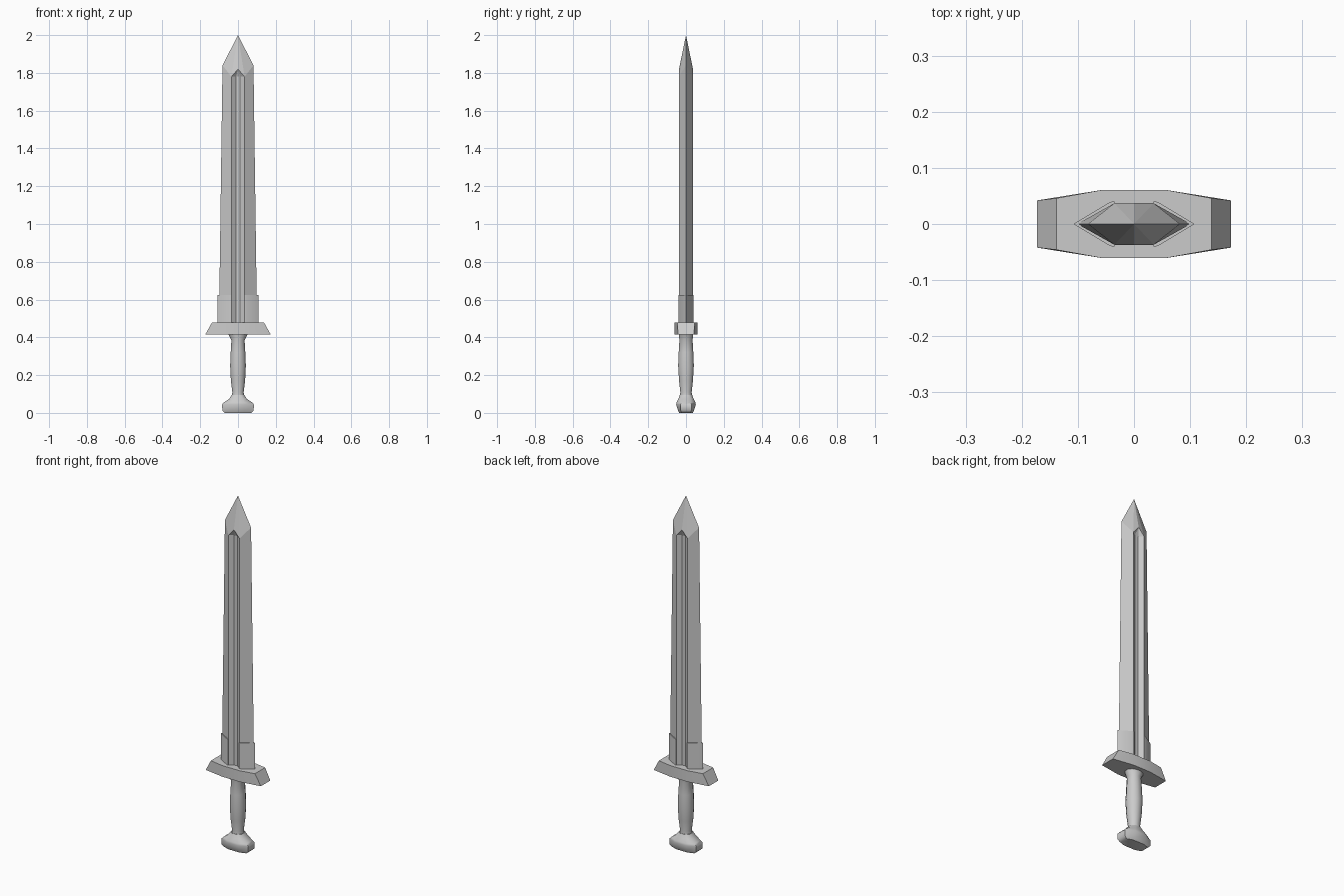
import bpy, bmesh, math

if "Cube" in bpy.data.objects:
    bpy.data.objects.remove(bpy.data.objects["Cube"])


def finish(name, bm, smooth=None):
    bmesh.ops.recalc_face_normals(bm, faces=bm.faces)
    me = bpy.data.meshes.new(name)
    bm.to_mesh(me)
    bm.free()
    ob = bpy.data.objects.new(name, me)
    bpy.context.collection.objects.link(ob)
    if smooth:
        bpy.ops.object.select_all(action='DESELECT')
        ob.select_set(True)
        bpy.context.view_layer.objects.active = ob
        bpy.ops.object.shade_smooth_by_angle(angle=math.radians(smooth))
    return ob


def loft(name, rings, smooth=None):
    bm = bmesh.new()
    vs = [[bm.verts.new(p) for p in ring] for ring in rings]
    n = len(vs[0])
    for a, b in zip(vs, vs[1:]):
        for i in range(n):
            j = (i + 1) % n
            bm.faces.new((a[i], a[j], b[j], b[i]))
    bm.faces.new(vs[0][::-1])
    bm.faces.new(vs[-1])
    return finish(name, bm, smooth)


def octagon(z, hx, end_y, flat_x, hy):
    pts = [(hx, -end_y), (hx, end_y), (flat_x, hy), (-flat_x, hy)]
    return [(x, y, z) for x, y in pts + [(-x, -y) for x, y in pts]]


def ellipse(z, rx, ry, n=12):
    return [(rx * math.cos(math.tau * (i + .5) / n),
             ry * math.sin(math.tau * (i + .5) / n), z) for i in range(n)]


# Blade: fullered cross-section, built as four mirrored quarters
bm = bmesh.new()
Z0 = 0.45
for sx in (1, -1):
    for sy in (1, -1):
        def v(x, y, z):
            return bm.verts.new((sx * x, sy * y, z))
        e0, s0, g0, c0 = v(.101, 0, Z0), v(.035, .037, Z0), v(.011, .02, Z0), v(0, .02, Z0)
        e1, s1, g1, c1 = v(.082, 0, 1.84), v(.035, .037, 1.78), v(.011, .02, 1.78), v(0, .02, 1.78)
        ridge, tip, core = v(0, .037, 1.82), v(0, 0, 2.0), v(0, 0, Z0)
        for f in ((e0, s0, s1, e1), (s0, g0, g1, s1), (g0, c0, c1, g1),
                  (s1, g1, ridge), (g1, c1, ridge),
                  (e1, s1, tip), (s1, ridge, tip), (e0, s0, g0, c0, core)):
            bm.faces.new(f)
bmesh.ops.remove_doubles(bm, verts=bm.verts, dist=1e-5)
finish("blade", bm)

# Collar: a V-shaped sleeve around each cutting edge
for side, s in (("left", -1), ("right", 1)):
    section = [(.035, -.040), (.042, -.0395), (.108, 0), (.042, .0395), (.035, .040),
               (.035, .034), (.096, 0), (.035, -.034)]
    loft("collar_" + side, [[(s * x, y, z) for x, y in section] for z in (.46, .625)], 30)

# Cross guard with ends sloping inwards towards the blade
loft("guard", [octagon(.415, .173, .042, .055, .061),
               octagon(.478, .138, .046, .055, .061)], 40)

# Grip
grip = [(.06, .04, .035), (.09, .033, .033), (.11, .031, .031), (.17, .039, .038),
        (.25, .043, .043), (.32, .040, .040), (.385, .036, .036), (.42, .054, .040)]
loft("grip", [ellipse(*g) for g in grip], 50)

# Pommel
loft("pommel", [octagon(0, .070, .024, .035, .036),
                octagon(.012, .083, .028, .035, .042),
                octagon(.045, .084, .028, .035, .052),
                octagon(.056, .074, .026, .033, .050),
                octagon(.075, .046, .026, .024, .040),
                octagon(.095, .034, .015, .015, .033)], 50)
